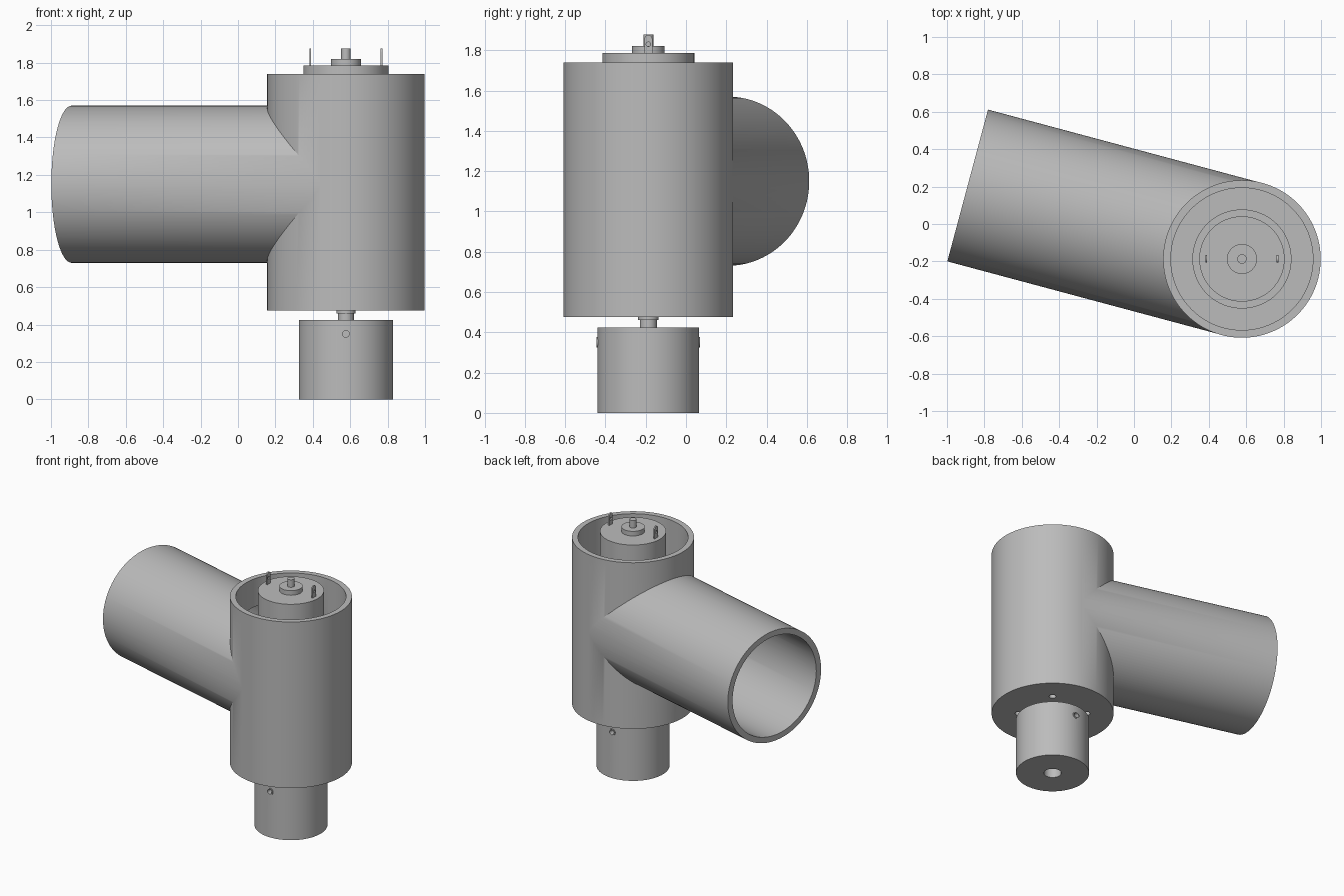
import bpy
import math
from mathutils import Vector, Matrix

cube = bpy.data.objects.get("Cube")
if cube:
    bpy.data.objects.remove(cube, do_unlink=True)

grey = bpy.data.materials.new("plain grey")
grey.use_nodes = True
colour = (0.5, 0.5, 0.5, 1)
grey.diffuse_color = colour
grey.node_tree.nodes["Principled BSDF"].inputs["Base Color"].default_value = colour

AX, AY = 0.577, -0.187            # upright axis shared by housing, motor and pulley
PIPE_Z = 1.15
PIPE_DIR = Vector((-math.cos(math.radians(15)), math.sin(math.radians(15)), 0))
PIPE_LEN = 1.518


def rod(name, start, end, radius, sides=96):
    """Cylinder between two points."""
    start, end = Vector(start), Vector(end)
    axis = end - start
    bpy.ops.mesh.primitive_cylinder_add(vertices=sides, radius=radius, depth=axis.length)
    ob = bpy.context.object
    ob.name = name
    turn = axis.to_track_quat("Z", "Y").to_matrix().to_4x4()
    ob.data.transform(Matrix.Translation((start + end) / 2) @ turn)
    ob.data.materials.append(grey)
    return ob


def upright(name, radius, z0, z1, x=AX, y=AY, sides=96):
    return rod(name, (x, y, z0), (x, y, z1), radius, sides)


def combine(target, other, operation):
    """Apply a boolean and discard the tool object."""
    mod = target.modifiers.new(operation, "BOOLEAN")
    mod.operation = operation
    mod.solver = "EXACT"
    mod.object = other
    bpy.ops.object.select_all(action="DESELECT")
    bpy.context.view_layer.objects.active = target
    target.select_set(True)
    bpy.ops.object.modifier_apply(modifier=mod.name)
    bpy.data.objects.remove(other, do_unlink=True)


def lathe(name, profile, sides=96):
    """Spin (radius, height) points about the shared axis."""
    verts, faces = [], []
    n = len(profile)
    for i in range(sides):
        a = math.tau * i / sides
        verts += [(AX + r * math.cos(a), AY + r * math.sin(a), z) for r, z in profile]
    for i in range(sides):
        j = (i + 1) % sides
        faces += [(i * n + k, j * n + k, j * n + k + 1, i * n + k + 1) for k in range(n - 1)]
    faces.append([i * n for i in reversed(range(sides))])
    faces.append([i * n + n - 1 for i in range(sides)])
    mesh = bpy.data.meshes.new(name)
    mesh.from_pydata(verts, [], faces)
    ob = bpy.data.objects.new(name, mesh)
    bpy.context.collection.objects.link(ob)
    mesh.materials.append(grey)
    return ob


# Housing: upright tube joined to a side tube, both hollow
centre = Vector((AX, AY, PIPE_Z))
housing = upright("housing", 0.421, 0.475, 1.74, sides=128)
combine(housing, rod("side_tube", centre - PIPE_DIR * 0.02,
                     centre + PIPE_DIR * PIPE_LEN, 0.42, 128), "UNION")
combine(housing, upright("main_bore", 0.38, 0.53, 1.9, sides=128), "DIFFERENCE")
combine(housing, rod("side_bore", centre, centre + PIPE_DIR * 1.7, 0.377, 128), "DIFFERENCE")

# Floor openings: shaft hole and four mounting holes
combine(housing, upright("shaft_hole", 0.055, 0.4, 0.6), "DIFFERENCE")
for k in range(4):
    a = math.radians(50 + 90 * k)
    combine(housing, upright("mount_hole", 0.024, 0.4, 0.6, AX + 0.235 * math.cos(a),
                             AY + 0.235 * math.sin(a), 24), "DIFFERENCE")

# Motor: can with a wider ring, end bosses and through shaft
motor = lathe("motor", [
    (0.042, 0.4), (0.042, 0.46), (0.05, 0.46), (0.05, 0.53), (0.228, 0.53),
    (0.228, 0.75), (0.265, 0.75), (0.265, 1.4), (0.228, 1.4), (0.228, 1.785),
    (0.08, 1.785), (0.08, 1.82), (0.025, 1.82), (0.025, 1.877)])

# Terminals: thin round-topped tabs with an eyelet
terminals = []
for side, label in ((1, "left"), (-1, "right")):
    x = AX + side * 0.191
    bpy.ops.mesh.primitive_cube_add(size=1)
    tab = bpy.context.object
    tab.name = label + "_terminal"
    tab.data.transform(Matrix.Translation((x, AY, 1.815)) @ Matrix.Diagonal((0.01, 0.04, 0.08, 1)))
    tab.data.materials.append(grey)
    combine(tab, rod("tip", (x - 0.005, AY, 1.855), (x + 0.005, AY, 1.855), 0.02, 24), "UNION")
    combine(tab, rod("eyelet", (x - 0.1, AY, 1.83), (x + 0.1, AY, 1.83), 0.011, 16), "DIFFERENCE")
    terminals.append(tab)

# Pulley: drum with a centre bore and a set screw front and back
pulley = upright("pulley", 0.252, 0, 0.425)
combine(pulley, upright("pulley_bore", 0.06, -0.1, 0.3), "DIFFERENCE")
screws = []
for side, label in ((-1, "front"), (1, "back")):
    start = (AX, AY + side * 0.15, 0.35)
    screw = rod(label + "_set_screw", start, (AX, AY + side * 0.257, 0.35), 0.026, 32)
    combine(screw, rod("socket", (AX, AY + side * 0.19, 0.35),
                       (AX, AY + side * 0.4, 0.35), 0.018, 32), "DIFFERENCE")
    combine(pulley, rod("screw_hole", start, (AX, AY + side * 0.4, 0.35), 0.026, 32), "DIFFERENCE")
    screws.append(screw)

# Smooth shading with sharp rims kept
bpy.ops.object.select_all(action="DESELECT")
for ob in [housing, motor, pulley] + terminals + screws:
    ob.select_set(True)
bpy.context.view_layer.objects.active = housing
bpy.ops.object.shade_smooth_by_angle(angle=math.radians(30))
